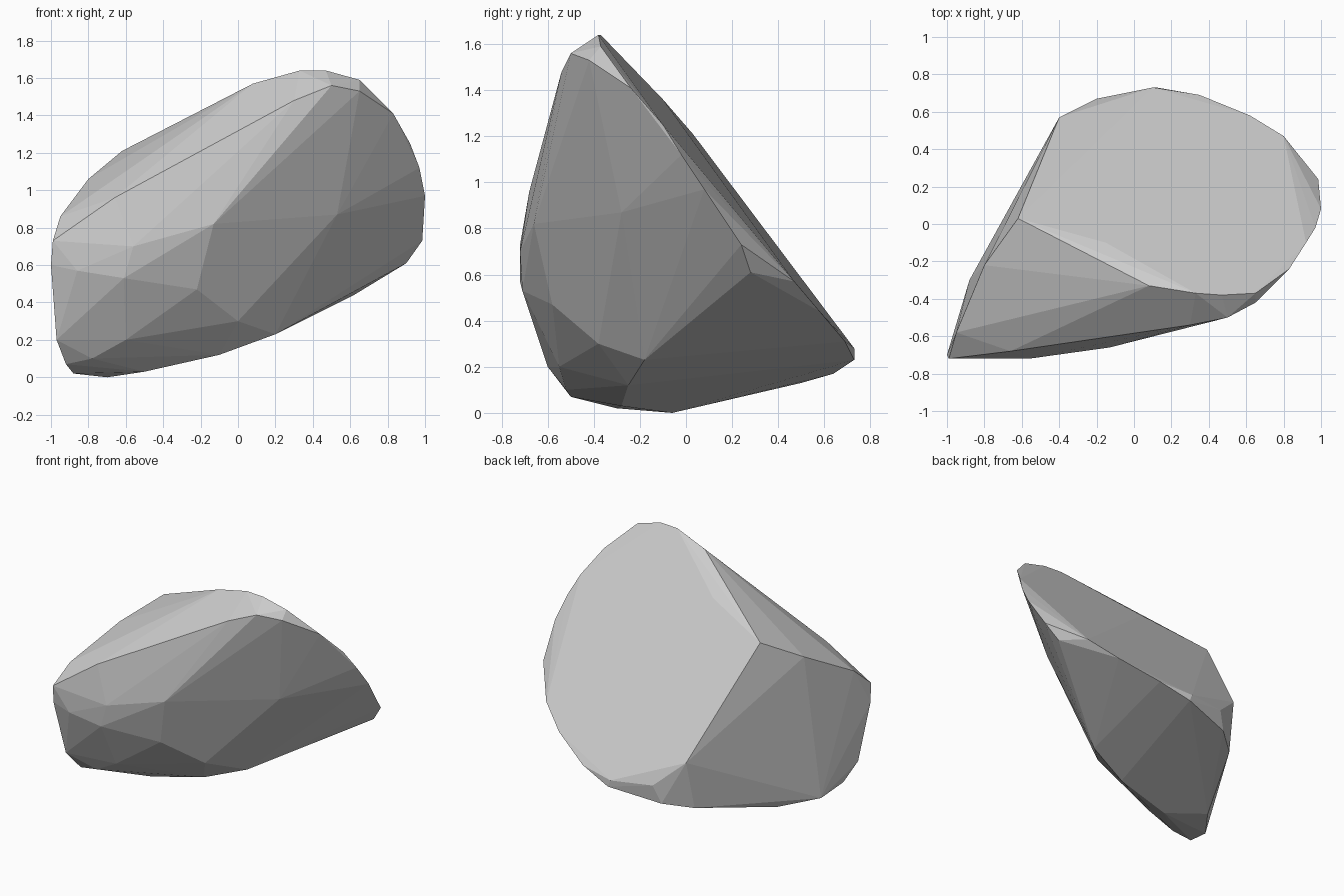
import bpy, bmesh

# Corner points of the boulder, grouped by region; the rock is their convex hull
top_ridge = [(0.33, -0.37, 1.64), (0.47, -0.38, 1.64), (0.65, -0.37, 1.59), (0.50, -0.50, 1.56),
             (0.65, -0.42, 1.53), (0.30, -0.54, 1.48), (0.08, -0.33, 1.57), (-0.28, -0.39, 1.30),
             (0.00, -0.50, 1.37), (-0.20, -0.62, 1.16)]
front_face = [(-0.13, -0.66, 0.82), (-0.56, -0.72, 0.70), (-0.61, -0.71, 0.53), (-0.86, -0.72, 0.57),
              (-0.22, -0.58, 0.47), (0.53, -0.28, 0.87), (0.00, -0.38, 0.30), (-0.60, -0.55, 0.20),
              (-0.78, -0.52, 0.10), (-0.66, -0.68, 0.96)]
right_rim = [(0.83, -0.24, 1.41), (0.92, -0.10, 1.25), (0.97, -0.02, 1.12), (1.00, 0.08, 0.97),
             (0.985, 0.24, 0.73), (0.90, 0.28, 0.61), (0.80, 0.47, 0.57)]
back_rim = [(0.62, 0.58, 0.44), (0.35, 0.69, 0.31), (0.12, 0.73, 0.23), (0.10, 0.73, 0.28),
            (-0.20, 0.67, 0.30), (-0.40, 0.57, 0.48), (-0.42, 0.50, 0.13), (-0.25, 1.28 / 2, 0.17)]
left_wall = [(-1.00, -0.70, 0.60), (-0.99, -0.72, 0.73), (-0.95, -0.58, 0.86), (-0.80, -0.22, 1.06),
             (-0.62, 0.03, 1.21), (-0.15, -0.10, 1.46 - 0.10), (-0.97, -0.60, 0.20), (-0.92, -0.50, 0.07)]
underside = [(-0.88, -0.30, 0.02), (-0.70, -0.06, 0.00), (-0.50, -0.28, 0.03),
             (-0.10, -0.25, 0.12), (0.20, -0.18, 0.23)]

bm = bmesh.new()
for group in (top_ridge, front_face, right_rim, back_rim, left_wall, underside):
    for p in group:
        bm.verts.new(p)
res = bmesh.ops.convex_hull(bm, input=bm.verts[:])
loose = [v for v in bm.verts if not v.link_faces]
bmesh.ops.delete(bm, geom=loose, context='VERTS')
bmesh.ops.recalc_face_normals(bm, faces=bm.faces[:])

# Merge nearly coplanar triangles into larger flat facets
bmesh.ops.dissolve_limit(bm, angle_limit=0.02, verts=bm.verts[:], edges=bm.edges[:])

mesh = bpy.data.meshes.new("boulder")
bm.to_mesh(mesh)
bm.free()
boulder = bpy.data.objects.new("boulder", mesh)
bpy.context.collection.objects.link(boulder)
